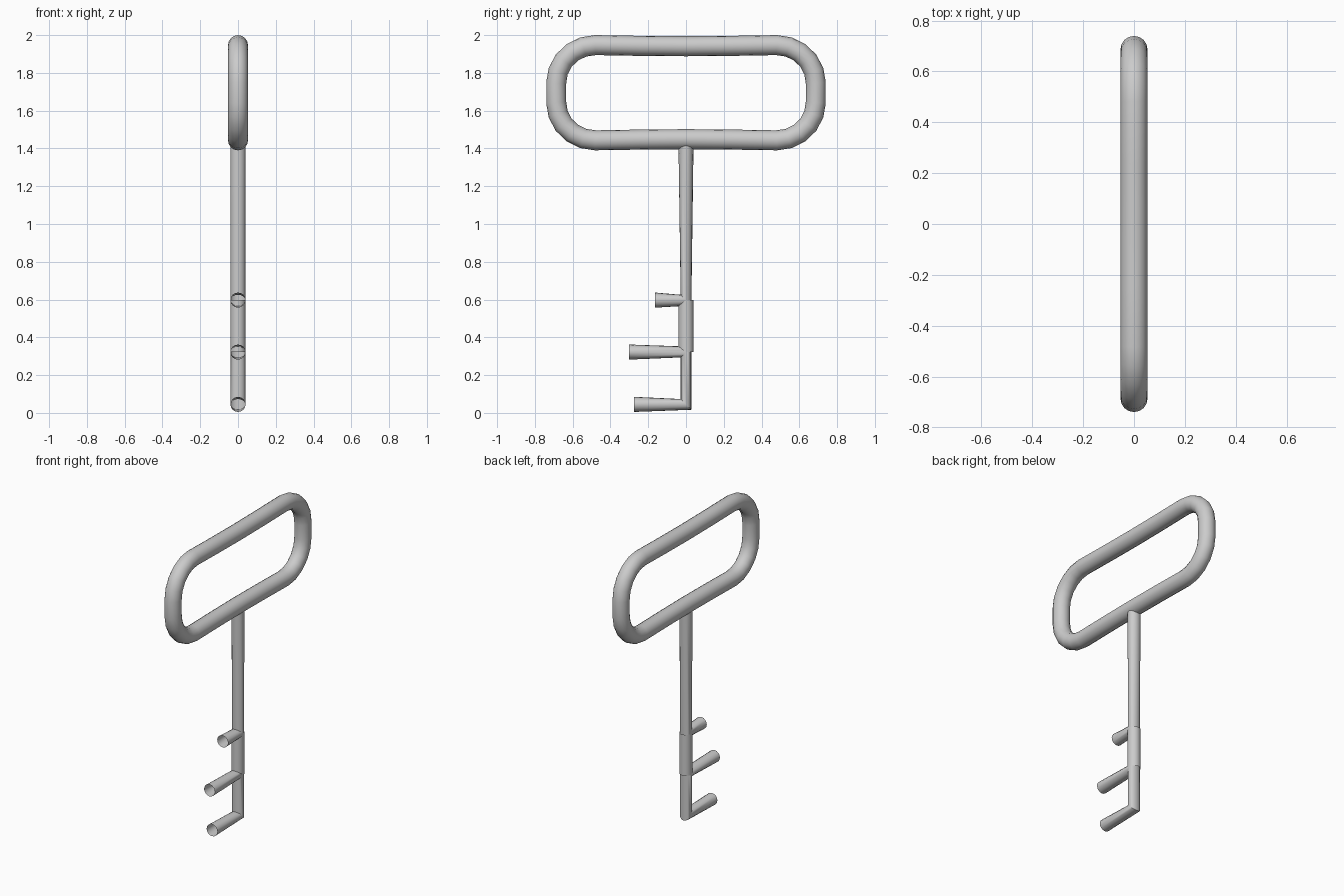
import bpy, math
from mathutils import Vector

if "Cube" in bpy.data.objects:
    bpy.data.objects.remove(bpy.data.objects["Cube"])

SIDES = 16


def tube(name, path, radius, closed=False):
    """Sweep a circle along a (y, z) path; rings at bends sit on the bisector."""
    pts = [Vector(p) for p in path]
    n = len(pts)
    verts, faces = [], []
    for i, p in enumerate(pts):
        before = pts[i - 1] if closed or i > 0 else None
        after = pts[(i + 1) % n] if closed or i < n - 1 else None
        t = Vector((0, 0))
        if before is not None:
            t += (p - before).normalized()
        if after is not None:
            t += (after - p).normalized()
        t.normalize()
        for k in range(SIDES):
            a = 2 * math.pi * k / SIDES
            s = radius * math.sin(a)
            verts.append((radius * math.cos(a), p.x - t.y * s, p.y + t.x * s))
    for i in range(n if closed else n - 1):
        j = (i + 1) % n
        for k in range(SIDES):
            m = (k + 1) % SIDES
            faces.append((i * SIDES + k, i * SIDES + m, j * SIDES + m, j * SIDES + k))
    mesh = bpy.data.meshes.new(name)
    mesh.from_pydata(verts, [], faces)
    mesh.polygons.foreach_set("use_smooth", [True] * len(faces))
    mesh.set_sharp_from_angle(angle=math.radians(40))
    mesh.update()
    obj = bpy.data.objects.new(name, mesh)
    bpy.context.collection.objects.link(obj)
    return obj


# Rounded handle loop, long sides pinched slightly toward the middle
loop = []
corners = [(0.48, 1.747, 0), (-0.48, 1.747, 90), (-0.48, 1.643, 180), (0.48, 1.643, 270)]
for cy, cz, start in corners:
    for i in range(6):
        a = math.radians(start + 18 * i)
        loop.append((cy + 0.207 * math.cos(a), cz + 0.2 * math.sin(a)))
    if start in (0, 180):
        sign = 1 if start == 0 else -1
        for y, sag in ((0.24, 0.004), (0, 0.006), (-0.24, 0.004)):
            loop.append((sign * y, cz + sign * (0.2 - sag)))
tube("handle_loop", loop, 0.053, closed=True)

# Long shaft bending into the upper tooth
tube("shaft_and_upper_tooth", [(0, 1.43), (0, 0.597), (-0.163, 0.597)], 0.04)

# Straight sleeve between the upper and middle teeth
tube("middle_shaft", [(0, 0.597), (0, 0.322)], 0.04)

# Middle tooth, lower shaft and bottom tooth as one bent tube
tube("lower_shaft_and_teeth",
     [(-0.302, 0.322), (0, 0.322), (0, 0.045), (-0.275, 0.045)], 0.04)
